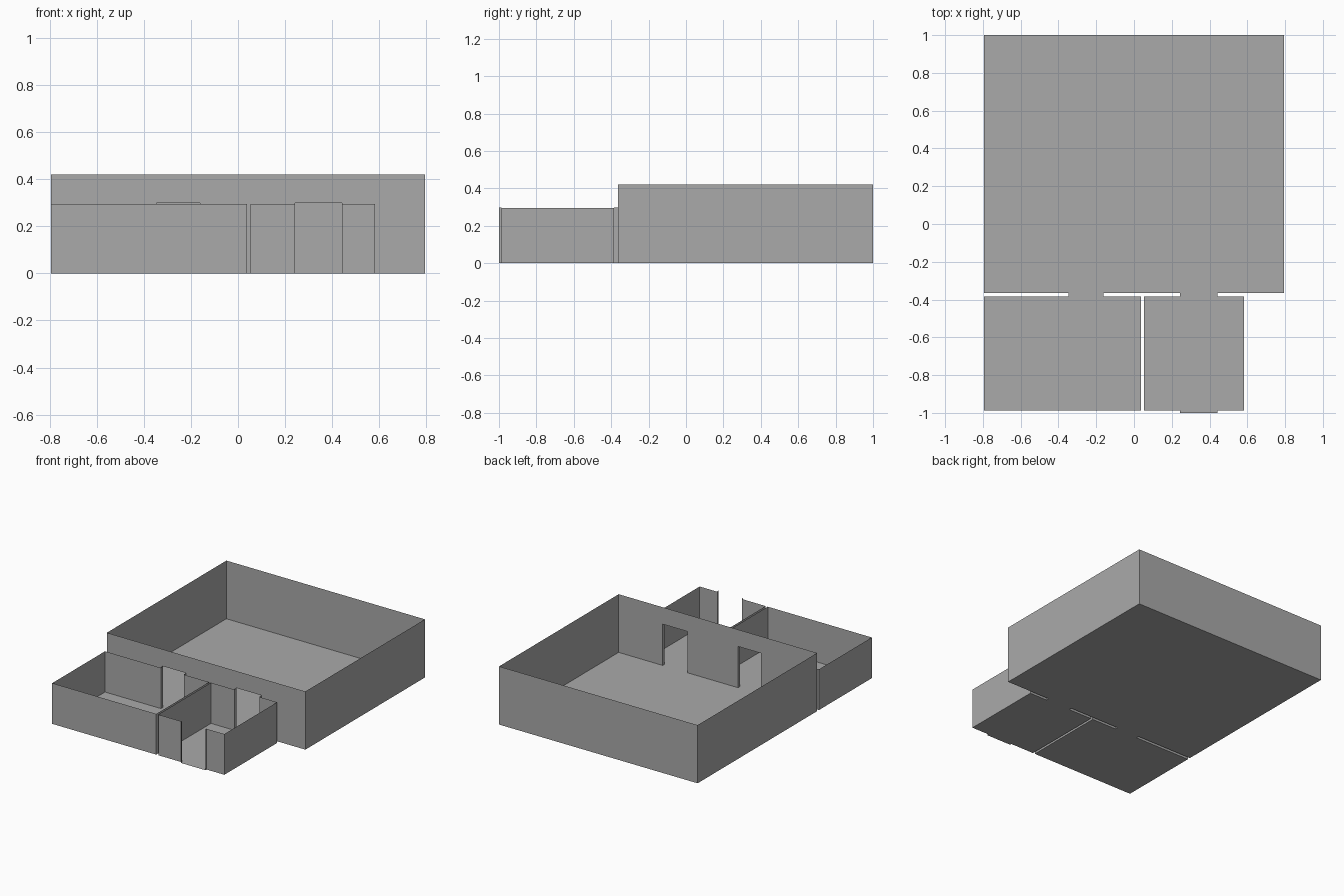
import bpy
import bmesh

if "Cube" in bpy.data.objects:
    bpy.data.objects.remove(bpy.data.objects["Cube"], do_unlink=True)

# Single plaster grey for every surface
grey = bpy.data.materials.new("plaster_grey")
grey.use_nodes = True
colour = (0.4, 0.4, 0.4, 1.0)
grey.diffuse_color = colour
grey.node_tree.nodes["Principled BSDF"].inputs["Base Color"].default_value = colour

# Shared plan dimensions
HALF_WIDTH = 0.793
HALL_FRONT = -0.364
ROOM_BACK = -0.385
ROOM_FRONT = -0.987
HALL_HEIGHT = 0.42
ROOM_HEIGHT = 0.294
DOOR_HEIGHT = 0.298
LEFT_DOOR = (0.243, 0.441)
RIGHT_DOOR = (-0.346, -0.161)


def add_face(bm, points):
    return bm.faces.new([bm.verts.new(p) for p in points])


def add_floor(bm, x0, x1, y0, y1):
    add_face(bm, [(x0, y0, 0), (x0, y1, 0), (x1, y1, 0), (x1, y0, 0)])


def finish(bm, name):
    bmesh.ops.remove_doubles(bm, verts=bm.verts[:], dist=0.0005)
    mesh = bpy.data.meshes.new(name)
    bm.to_mesh(mesh)
    bm.free()
    mesh.materials.append(grey)
    obj = bpy.data.objects.new(name, mesh)
    bpy.context.collection.objects.link(obj)
    return obj


def add_wall(bm, x0, x1, y, height, doors, outward):
    """Thin wall along x; doors are notches, or full gaps in a low wall."""
    if height > DOOR_HEIGHT:
        outline = [(x0, 0)]
        for a, b in doors:
            outline += [(a, 0), (a, DOOR_HEIGHT), (b, DOOR_HEIGHT), (b, 0)]
        outlines = [outline + [(x1, 0), (x1, height), (x0, height)]]
    else:
        stops = [x0] + [x for door in doors for x in door] + [x1]
        outlines = [[(a, 0), (b, 0), (b, height), (a, height)]
                    for a, b in zip(stops[::2], stops[1::2])]
    for outline in outlines:
        points = [(x, y, z) for x, z in outline]
        add_face(bm, points if outward < 0 else points[::-1])


def make_room(name, x0, x1, y0, y1, height, front_doors=(), back_doors=()):
    """Open-topped room: floor, two side walls, front and back walls."""
    bm = bmesh.new()
    add_floor(bm, x0, x1, y0, y1)
    add_wall(bm, x0, x1, y0, height, front_doors, -1)
    add_wall(bm, x0, x1, y1, height, back_doors, 1)
    add_face(bm, [(x0, y1, 0), (x0, y0, 0), (x0, y0, height), (x0, y1, height)])
    add_face(bm, [(x1, y0, 0), (x1, y1, 0), (x1, y1, height), (x1, y0, height)])
    return finish(bm, name)


def make_doorway(name, door, y0, y1):
    """Threshold with a jamb on each side."""
    bm = bmesh.new()
    add_floor(bm, *door, y0, y1)
    for x in door:
        add_face(bm, [(x, y0, 0), (x, y1, 0), (x, y1, DOOR_HEIGHT), (x, y0, DOOR_HEIGHT)])
    return finish(bm, name)


# Rooms
make_room("main_hall", -HALF_WIDTH, HALF_WIDTH, HALL_FRONT, 1.0, HALL_HEIGHT,
          front_doors=[RIGHT_DOOR, LEFT_DOOR])
make_room("right_side_room", -HALF_WIDTH, 0.038, ROOM_FRONT, ROOM_BACK, ROOM_HEIGHT,
          back_doors=[RIGHT_DOOR])
make_room("entrance_room", 0.054, 0.582, ROOM_FRONT, ROOM_BACK, ROOM_HEIGHT,
          front_doors=[LEFT_DOOR], back_doors=[LEFT_DOOR])

# Doorways joining the rooms and leading outside
make_doorway("right_side_doorway", RIGHT_DOOR, ROOM_BACK, HALL_FRONT)
make_doorway("entrance_hall_doorway", LEFT_DOOR, ROOM_BACK, HALL_FRONT)
make_doorway("outer_doorway", LEFT_DOOR, -1.0, ROOM_FRONT)
